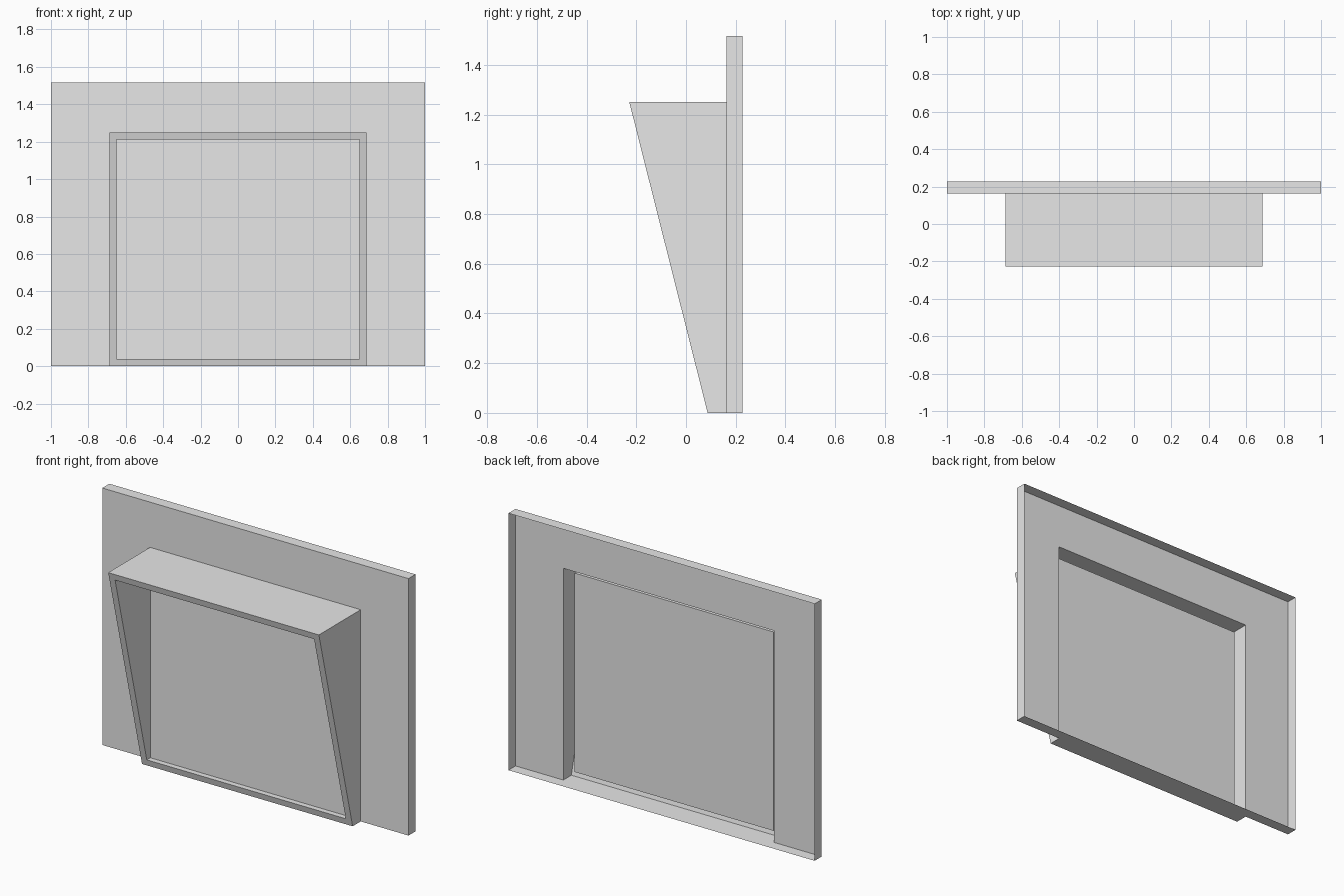
import bpy
import bmesh

cube = bpy.data.objects.get("Cube")
if cube:
    bpy.data.objects.remove(cube, do_unlink=True)

# Overall sizes
HALF_W, HEIGHT = 1.0, 1.517
BACK, PLATE = 0.228, 0.162           # open rear edge and front sheet of the backboard
HOOD_W, HOOD_H = 0.688, 1.25
HOOD_TOP, HOOD_FOOT = -0.228, 0.087  # sloping front of the hood
RIM, PANEL = 0.038, 0.11             # rim width and recessed panel depth

grey = bpy.data.materials.new("light grey")
grey.use_nodes = True
grey.diffuse_color = (0.8, 0.8, 0.8, 1)
grey.node_tree.nodes["Principled BSDF"].inputs["Base Color"].default_value = (0.8, 0.8, 0.8, 1)


def slope(z):
    return HOOD_FOOT + (HOOD_TOP - HOOD_FOOT) * z / HOOD_H


def ring(bm, w, z0, z1, depth):
    """Rectangle facing the front, with depth given as a function of height."""
    return [bm.verts.new((x, depth(z), z))
            for x, z in ((-w, z0), (w, z0), (w, z1), (-w, z1))]


def bridge(bm, a, b):
    for i in range(4):
        j = (i + 1) % 4
        bm.faces.new((a[i], a[j], b[j], b[i]))


def finish(bm, name):
    mesh = bpy.data.meshes.new(name)
    bm.to_mesh(mesh)
    bm.free()
    mesh.materials.append(grey)
    obj = bpy.data.objects.new(name, mesh)
    bpy.context.collection.objects.link(obj)


# Backboard: thin sheet open at the rear, with a doorway for the hood
bm = bmesh.new()
front = ring(bm, HALF_W, 0, HEIGHT, lambda z: PLATE)
rear = ring(bm, HALF_W, 0, HEIGHT, lambda z: BACK)
bridge(bm, rear, front)
door = ring(bm, HOOD_W, 0, HOOD_H, lambda z: PLATE)
for loop in ((0, 0, 3, 3), (2, 2, 1, 1)):
    bm.faces.new((front[loop[0]], door[loop[1]], door[loop[2]], front[loop[3]]))
bm.faces.new((door[3], door[2], front[2], front[3]))
for face in bm.faces:
    face.normal_update()
    if face.normal.y > 0.5:
        face.normal_flip()
finish(bm, "backboard")

# Hood: outer walls, sloping rim, inner walls and recessed panel
bm = bmesh.new()
inner = (HOOD_W - RIM, RIM, HOOD_H - RIM)
rings = [ring(bm, HOOD_W, 0, HOOD_H, lambda z: PLATE),
         ring(bm, HOOD_W, 0, HOOD_H, slope),
         ring(bm, *inner, slope),
         ring(bm, *inner, lambda z: PANEL)]
for a, b in zip(rings, rings[1:]):
    bridge(bm, a, b)
bm.faces.new(rings[-1])
finish(bm, "hood")
